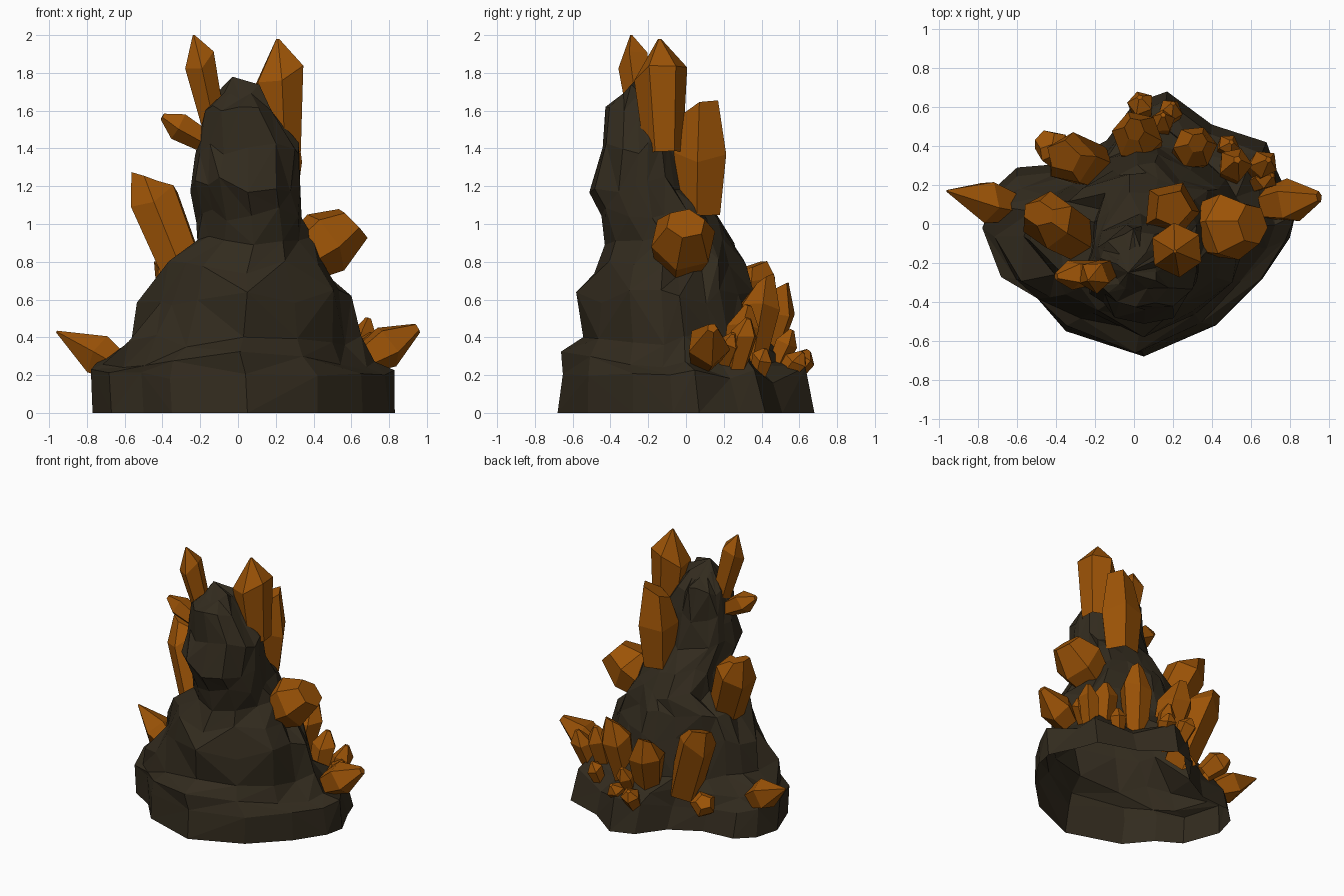
import bpy, bmesh, math, random
from mathutils import Vector

random.seed(11)


def material(name, rgb):
    m = bpy.data.materials.new(name)
    m.diffuse_color = (*rgb, 1)
    return m


rock_mat = material("dark_rock", (0.032, 0.024, 0.013))
crystal_mat = material("amber_crystal", (0.33, 0.086, 0.002))


def finish(bm, name, mat):
    me = bpy.data.meshes.new(name)
    bm.to_mesh(me)
    bm.free()
    me.materials.append(mat)
    ob = bpy.data.objects.new(name, me)
    bpy.context.collection.objects.link(ob)
    return ob


# Rock: an open-bottomed shell; a ground outline squeezed into the bounds of each level
outline = [(0.05, -0.68), (0.42, -0.52), (0.66, -0.28), (0.80, -0.07), (0.83, 0.07),
           (0.73, 0.28), (0.68, 0.42), (0.40, 0.51), (0.17, 0.68), (0.00, 0.62),
           (-0.14, 0.43), (-0.36, 0.31), (-0.60, 0.29), (-0.72, 0.18), (-0.77, 0.0),
           (-0.67, -0.27), (-0.50, -0.37), (-0.35, -0.55)]
levels = [  # z, x min, x max, y min, y max
    (0.00, -0.77, 0.83, -0.68, 0.68),
    (0.20, -0.79, 0.83, -0.66, 0.62),
    (0.28, -0.74, 0.72, -0.65, 0.52),
    (0.38, -0.59, 0.62, -0.58, 0.45),
    (0.61, -0.51, 0.58, -0.56, 0.39),
    (0.77, -0.39, 0.46, -0.49, 0.33),
    (0.90, -0.23, 0.38, -0.43, 0.27),
    (1.05, -0.21, 0.34, -0.47, 0.18),
    (1.21, -0.24, 0.33, -0.52, 0.05),
    (1.40, -0.22, 0.32, -0.45, 0.00),
    (1.60, -0.18, 0.19, -0.43, -0.03),
    (1.70, -0.10, 0.12, -0.35, -0.12)]
bm = bmesh.new()
rings = []
for i, (z, x0, x1, y0, y1) in enumerate(levels):
    ring = []
    round_off = max(0.0, min(1.0, (i - 1) / 5))
    for px, py in outline:
        u, v = (px - 0.03) / 0.80, py / 0.68
        length = math.hypot(u, v)
        k = (1 - round_off) + round_off / length
        low = i < 3
        j = 1 if i == 0 else random.uniform(0.96 if low else 0.90, 1.02 if low else 1.06)
        dz = 0 if i == 0 else random.uniform(-0.045, 0.045)
        # soften the ledge on the front diagonals
        if v < -0.3 and abs(u) > 0.2:
            j += {2: -0.04, 3: 0.05}.get(i, 0)
        ring.append(bm.verts.new(((x0 + x1) / 2 + u * k * j * (x1 - x0) / 2,
                                  (y0 + y1) / 2 + v * k * j * (y1 - y0) / 2, z + dz)))
    rings.append(ring)
n = len(outline)
for a, b in zip(rings, rings[1:]):
    for i in range(n):
        q = [a[i], a[(i + 1) % n], b[(i + 1) % n], b[i]]
        if random.random() < 0.5:
            q = q[1:] + q[:1]
        bm.faces.new((q[0], q[1], q[2]))
        bm.faces.new((q[0], q[2], q[3]))
apex = bm.verts.new((-0.03, -0.25, 1.78))
for i in range(n):
    bm.faces.new((rings[-1][i], rings[-1][(i + 1) % n], apex))
finish(bm, "rock_spire", rock_mat)


# Crystals: a shaft widening to a shoulder, then a pointed or slanted blunt end
def crystal(name, base, tip, r, blunt=0.1, sides=6, shoulder=0.66, foot=0.72):
    base, tip = Vector(base), Vector(tip)
    axis = tip - base
    rot = axis.to_track_quat('Z', 'Y')
    spin = random.uniform(0, math.tau)
    out = Vector((tip.x - 0.03, tip.y + 0.05, 0)).normalized()
    bm = bmesh.new()
    prev = None
    for t, s in ((0, foot), (shoulder, 1.0), (1, blunt)):
        ring = []
        for k in range(sides):
            a = spin + math.tau * k / sides
            tt = t + (random.uniform(-0.08, 0.08) if t == shoulder else 0)
            side = rot @ Vector((math.cos(a) * r * s, math.sin(a) * r * s, 0))
            if t == 1 and blunt > 0.25:
                tt += 0.10 * side.dot(out) / (r * s) - 0.04
            ring.append(bm.verts.new(base + axis * tt + side))
        if prev:
            for k in range(sides):
                m = (k + 1) % sides
                bm.faces.new((prev[k], prev[m], ring[m], ring[k]))
        prev = ring
    bm.faces.new(prev)
    finish(bm, name, crystal_mat)


# Large crystals
crystal("summit_left_crystal", (-0.12, -0.23, 1.48), (-0.235, -0.29, 2.0), 0.088, 0.06, 5, 0.74)
crystal("summit_side_crystal", (-0.14, -0.24, 1.42), (-0.40, -0.27, 1.57), 0.080, 0.24, 5)
crystal("summit_right_crystal", (0.24, -0.12, 1.38), (0.21, -0.14, 1.98), 0.142, 0.06, 6, 0.68)
crystal("back_blunt_crystal", (0.18, 0.07, 1.05), (0.20, 0.08, 1.63), 0.150, 0.65, 5, 0.55, 0.8)
crystal("left_crystal", (-0.27, -0.08, 0.70), (-0.50, 0.06, 1.27), 0.145, 0.45, 6, 0.75, 0.85)
crystal("right_stout_crystal", (0.36, -0.03, 0.83), (0.62, 0.0, 1.01), 0.18, 0.6, 6, 0.45, 0.8)
crystal("low_left_crystal", (-0.64, 0.09, 0.25), (-0.96, 0.17, 0.43), 0.115, 0.05, 5, 0.35)
crystal("low_right_crystal", (0.68, 0.10, 0.29), (0.95, 0.14, 0.45), 0.12, 0.24, 5, 0.40)
crystal("back_left_crystal", (-0.18, 0.28, 0.25), (-0.37, 0.35, 0.80), 0.135, 0.6, 5, 0.80, 0.9)
crystal("back_left_small_crystal", (-0.36, 0.32, 0.18), (-0.46, 0.44, 0.30), 0.095, 0.6, 5)

# Cluster on the back right terrace
cluster = [
    ((0.05, 0.37, 0.22), (0.00, 0.49, 0.68), 0.130),
    ((0.27, 0.34, 0.25), (0.33, 0.42, 0.72), 0.115),
    ((0.05, 0.54, 0.17), (0.03, 0.65, 0.33), 0.07),
    ((0.16, 0.50, 0.17), (0.20, 0.62, 0.32), 0.065),
    ((0.14, 0.46, 0.22), (0.15, 0.56, 0.44), 0.065),
    ((0.49, 0.25, 0.22), (0.53, 0.33, 0.57), 0.09),
    ((0.61, 0.26, 0.21), (0.69, 0.33, 0.50), 0.075),
    ((0.61, 0.20, 0.25), (0.71, 0.25, 0.42), 0.06),
    ((0.46, 0.38, 0.19), (0.50, 0.42, 0.34), 0.06)]
for i, (b, t, r) in enumerate(cluster):
    crystal(f"cluster_crystal_{i + 1}", b, t, r, 0.4 if i < 2 else 0.22, 6 if i < 2 else 5, 0.70)
